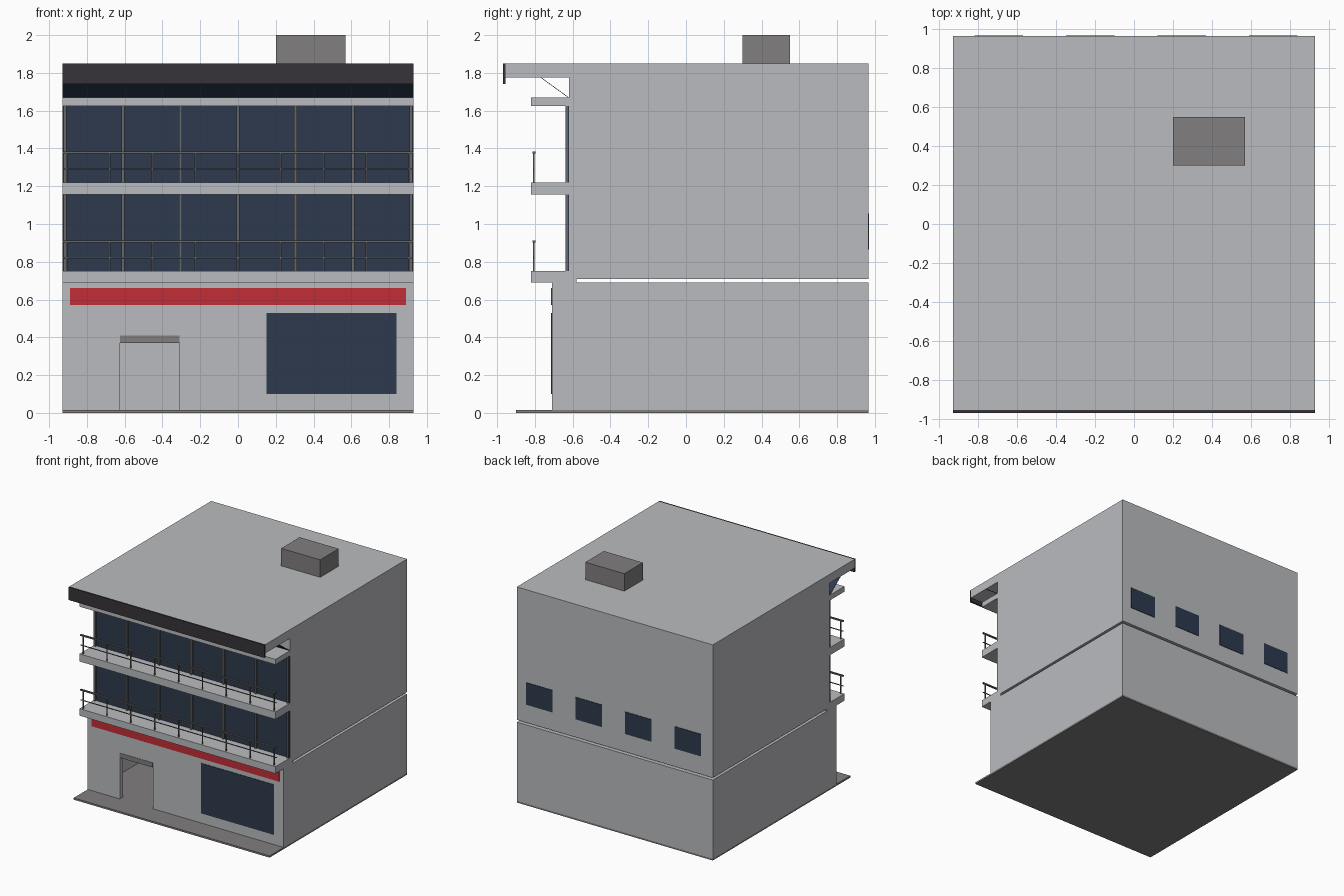
import bpy
import bmesh
from mathutils import Vector

if "Cube" in bpy.data.objects:
    bpy.data.objects.remove(bpy.data.objects["Cube"], do_unlink=True)


def material(name, r, g, b):
    m = bpy.data.materials.new(name)
    m.diffuse_color = (r, g, b, 1)
    m.use_nodes = True
    shader = next(n for n in m.node_tree.nodes if n.type == "BSDF_PRINCIPLED")
    shader.inputs["Base Color"].default_value = (r, g, b, 1)
    return m


concrete = material("pale concrete", 0.49, 0.50, 0.52)
stone = material("grey stone", 0.22, 0.21, 0.21)
metal = material("grey metal", 0.14, 0.14, 0.14)
glass = material("dark blue glass", 0.026, 0.042, 0.075)
red = material("red sign", 0.54, 0.026, 0.037)
charcoal = material("charcoal fascia", 0.037, 0.034, 0.041)


def finish(name, bm, mat):
    bmesh.ops.recalc_face_normals(bm, faces=bm.faces)
    mesh = bpy.data.meshes.new(name)
    bm.to_mesh(mesh)
    bm.free()
    mesh.materials.append(mat)
    obj = bpy.data.objects.new(name, mesh)
    bpy.context.collection.objects.link(obj)
    return obj


def boxes(name, mat, extents):
    """One object from boxes given as (x0, x1, y0, y1, z0, z1)."""
    bm = bmesh.new()
    for x0, x1, y0, y1, z0, z1 in extents:
        verts = bmesh.ops.create_cube(bm, size=1)["verts"]
        for v in verts:
            v.co = Vector((x1 if v.co.x > 0 else x0,
                           y1 if v.co.y > 0 else y0,
                           z1 if v.co.z > 0 else z0))
    return finish(name, bm, mat)


def prism(name, mat, points, axis, start, end):
    """Extrude a profile along x (points are y, z) or y (points are x, z)."""
    bm = bmesh.new()
    place = (lambda a, b: (start, a, b)) if axis == "x" else (lambda a, b: (a, start, b))
    face = bm.faces.new([bm.verts.new(place(a, b)) for a, b in points])
    moved = bmesh.ops.extrude_face_region(bm, geom=[face])["geom"]
    step = Vector((end - start, 0, 0)) if axis == "x" else Vector((0, end - start, 0))
    bmesh.ops.translate(bm, vec=step, verts=[g for g in moved if isinstance(g, bmesh.types.BMVert)])
    return finish(name, bm, mat)


W = 0.93         # half width
BACK = 0.965
SHOP = -0.71     # ground floor front
WALL = -0.62     # upper floors front
EDGE = -0.82     # balcony edge
T = 0.045        # wall thickness
BASE = 0.015     # paving height
LOW_TOP = 0.69   # top of the ground floor

# Paving and hollow ground floor with an open doorway
boxes("ground_slab", stone, [(-W, W, -0.90, BACK, 0, BASE)])
door_l, door_r, door_top = -0.625, -0.31, 0.41
prism("shop_front_wall", concrete,
      [(-W, BASE), (door_l, BASE), (door_l, door_top), (door_r, door_top),
       (door_r, BASE), (W, BASE), (W, LOW_TOP), (-W, LOW_TOP)],
      "y", SHOP, SHOP + T)
boxes("ground_floor_walls", concrete, [
    (-W, -W + T, SHOP + T, BACK, BASE, LOW_TOP),
    (W - T, W, SHOP + T, BACK, BASE, LOW_TOP),
    (-W + T, W - T, BACK - T, BACK, BASE, LOW_TOP),
    (-W + T, W - T, SHOP + T, BACK - T, LOW_TOP - 0.03, LOW_TOP)])
boxes("door_lintel", stone, [(door_l, door_r, SHOP - 0.003, SHOP + T, 0.37, door_top)])
boxes("shop_window", glass, [(0.15, 0.84, SHOP - 0.004, SHOP, 0.10, 0.53)])
boxes("sign_band", red, [(-0.89, 0.89, SHOP - 0.005, SHOP, 0.57, 0.66)])

# Upper floors, balcony slabs and roof as one side profile
storeys = [(0.75, 1.155), (1.22, 1.625)]
profile = [(BACK, 0.71), (BACK, 1.85), (-0.955, 1.85), (-0.955, 1.775),
           (WALL, 1.775), (WALL, 1.67), (EDGE, 1.67)]
for floor, ceiling in reversed(storeys):
    profile += [(EDGE, ceiling), (WALL, ceiling), (WALL, floor), (EDGE, floor)]
profile += [(EDGE, LOW_TOP), (-0.58, LOW_TOP), (-0.58, 0.71)]
prism("upper_floors", concrete, profile, "x", -W, W)

# Roof edge, sloping glass below it and rooftop unit
boxes("roof_fascia", charcoal, [(-W, W, -0.97, -0.955, 1.74, 1.85)])
prism("sloping_glass", glass,
      [(WALL, 1.67), (WALL - 0.005, 1.67), (-0.77, 1.775), (-0.765, 1.775)], "x", -W, W)
boxes("rooftop_unit", stone, [(0.20, 0.57, 0.30, 0.55, 1.85, 2.0)])

# Glazing, mullions and railing on each upper storey
for label, (floor, ceiling) in zip(("lower", "upper"), storeys):
    boxes(label + "_glazing", glass, [(-W, W, WALL - 0.004, WALL, floor, ceiling)])
    boxes(label + "_mullions", metal,
          [(x - 0.008, x + 0.008, WALL - 0.018, WALL - 0.003, floor, ceiling)
           for x in (i * 0.305 for i in range(-3, 4))])
    posts = [(x - 0.004, x + 0.004, -0.809, -0.801, floor, floor + 0.155)
             for x in (i * 0.2265 for i in range(-4, 5))]
    rails = [(-W, W, -0.812, -0.798, floor + 0.152, floor + 0.163),
             (-W, W, -0.808, -0.802, floor + 0.068, floor + 0.074)]
    boxes(label + "_railing", metal, posts + rails)

# Row of small windows at the back
boxes("back_windows", glass,
      [(x - 0.125, x + 0.125, BACK, BACK + 0.004, 0.865, 1.055)
       for x in (-0.695, -0.225, 0.245, 0.715)])
